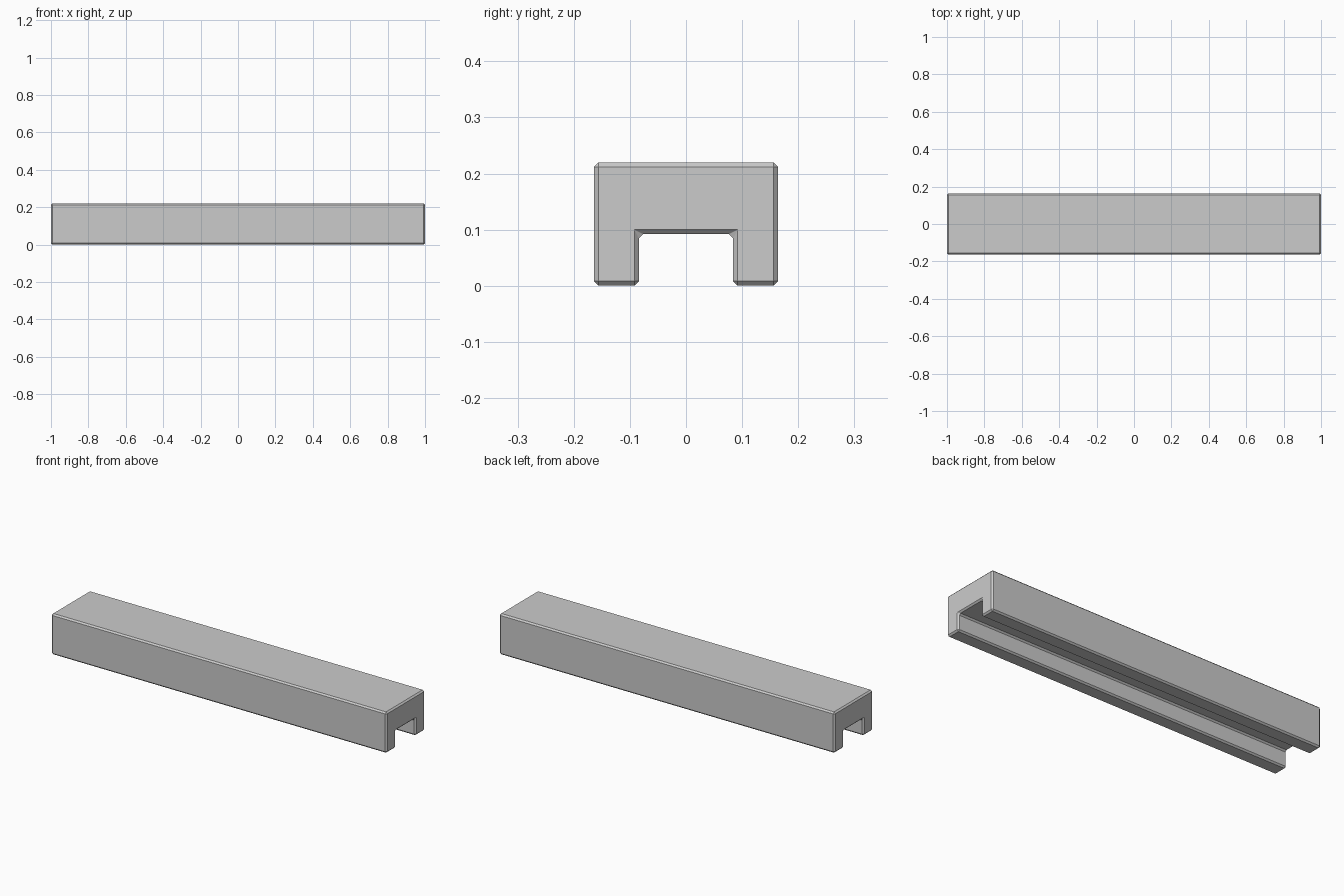
import bpy, bmesh

if "Cube" in bpy.data.objects:
    bpy.data.objects.remove(bpy.data.objects["Cube"])

# Cross-section of the channel bar in (y, z), mirrored from its +y half
half = [(0.084, 0.092), (0.084, 0.0), (0.164, 0.0), (0.164, 0.22)]
profile = half + [(-y, z) for y, z in reversed(half)]

# Extrude the section along x
bm = bmesh.new()
face = bm.faces.new([bm.verts.new((-1, y, z)) for y, z in profile])
ext = bmesh.ops.extrude_face_region(bm, geom=[face])
bmesh.ops.translate(bm, vec=(2, 0, 0),
                    verts=[v for v in ext["geom"] if isinstance(v, bmesh.types.BMVert)])
bmesh.ops.recalc_face_normals(bm, faces=bm.faces)

mesh = bpy.data.meshes.new("channel_bar")
bm.to_mesh(mesh)
bm.free()
bar = bpy.data.objects.new("channel_bar", mesh)
bpy.context.collection.objects.link(bar)

# Small flat chamfer on every edge
bevel = bar.modifiers.new("chamfer", "BEVEL")
bevel.width = 0.008
bevel.segments = 1
bevel.limit_method = "ANGLE"
